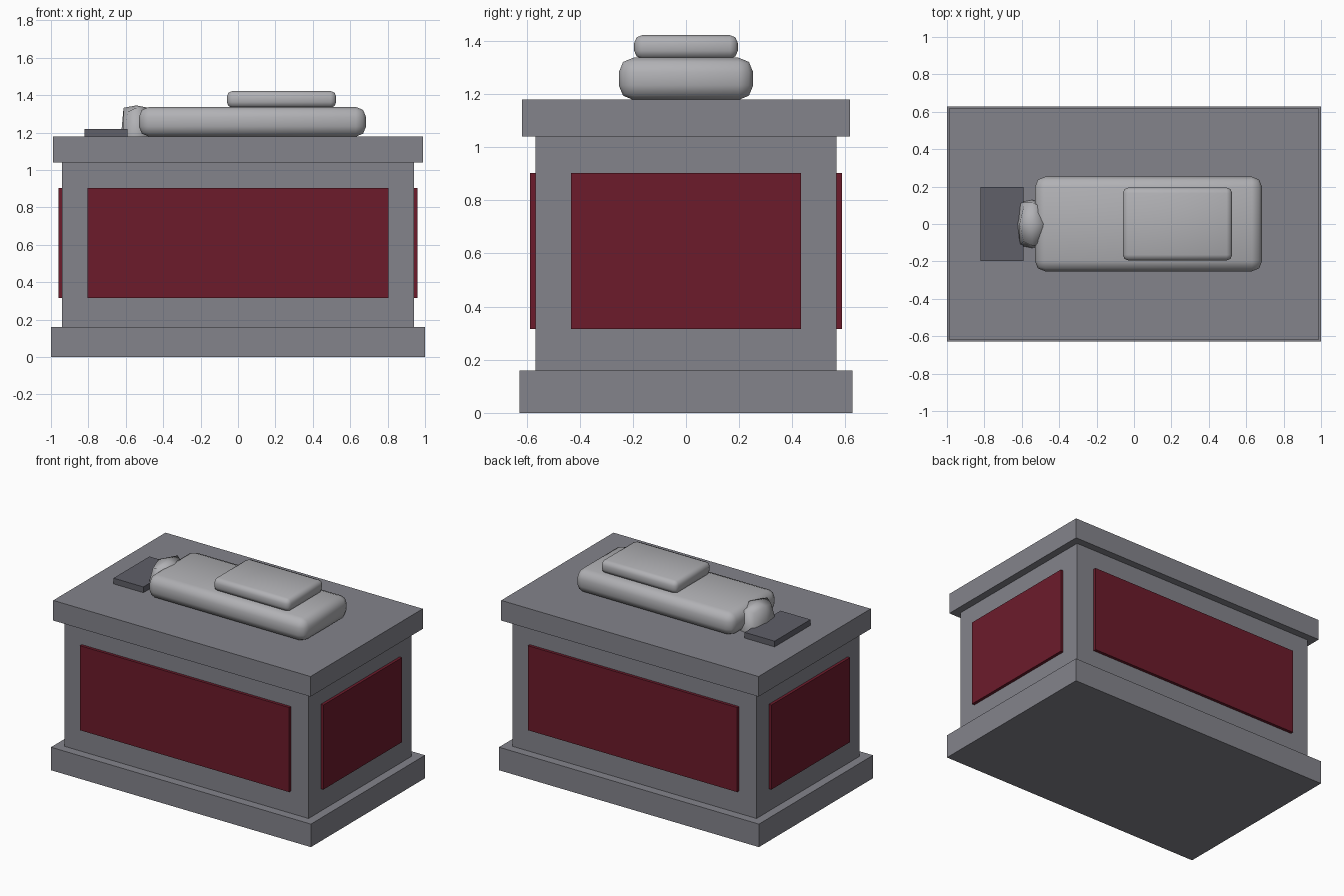
import bpy, bmesh

if "Cube" in bpy.data.objects:
    bpy.data.objects.remove(bpy.data.objects["Cube"])


def material(name, rgb):
    m = bpy.data.materials.new(name)
    m.diffuse_color = (*rgb, 1)
    m.use_nodes = True
    m.node_tree.nodes["Principled BSDF"].inputs["Base Color"].default_value = m.diffuse_color
    return m


STONE = material("stone", (0.23, 0.23, 0.26))
DARK = material("dark_stone", (0.115, 0.115, 0.14))
RED = material("red_panel", (0.15, 0.011, 0.024))
PALE = material("pale_stone", (0.44, 0.44, 0.46))


def finish(name, bm, mat):
    me = bpy.data.meshes.new(name)
    bm.to_mesh(me)
    bm.free()
    ob = bpy.data.objects.new(name, me)
    bpy.context.collection.objects.link(ob)
    me.materials.append(mat)
    return ob


def smooth(ob, angle):
    bpy.ops.object.select_all(action='DESELECT')
    ob.select_set(True)
    bpy.context.view_layer.objects.active = ob
    bpy.ops.object.shade_smooth_by_angle(angle=angle)


def box(name, x, y, z, mat, bevel=0, segments=2):
    """Box from (min, max) ranges, optionally with rounded edges."""
    bm = bmesh.new()
    bmesh.ops.create_cube(bm, size=1)
    for v in bm.verts:
        v.co = [r[0] if c < 0 else r[1] for c, r in zip(v.co, (x, y, z))]
    if bevel:
        bmesh.ops.bevel(bm, geom=bm.edges[:], offset=bevel, segments=segments,
                        profile=0.5, affect='EDGES')
    ob = finish(name, bm, mat)
    if bevel:
        smooth(ob, 0.9)
    return ob


def sym(h):
    return (-h, h)


# Stone tomb chest
box("plinth", sym(1.0), sym(0.627), (0, 0.16), STONE)
box("chest", sym(0.94), sym(0.567), (0.16, 1.04), STONE)
box("lid", sym(0.99), sym(0.617), (1.04, 1.18), STONE)

# Raised red panels on all four sides
for s, fb, lr in ((-1, "front", "left"), (1, "back", "right")):
    box(fb + "_panel", sym(0.805), sorted((s * 0.55, s * 0.587)), (0.315, 0.903), RED)
    box(lr + "_panel", sorted((s * 0.92, s * 0.96)), sym(0.432), (0.315, 0.903), RED)

# Reclining figure
box("pillow", (-0.82, -0.59), sym(0.197), (1.18, 1.22), DARK)
box("figure_body", (-0.53, 0.685), sym(0.253), (1.178, 1.337), PALE, 0.055)
box("figure_shield", (-0.06, 0.525), sym(0.195), (1.333, 1.422), PALE, 0.03)

# Head: bulged box, edges and corners pulled in
bm = bmesh.new()
bmesh.ops.create_cube(bm, size=2)
bmesh.ops.subdivide_edges(bm, edges=bm.edges[:], cuts=1, use_grid_fill=True)
inset = {1: 0, 2: 0.013, 3: 0.035}
for v in bm.verts:
    signs = [round(c) for c in v.co]
    d = inset[sum(map(abs, signs))]
    v.co = [m + s * (h - d) for m, s, h in
            zip((-0.545, 0, 1.19), signs, (0.08, 0.128, 0.155))]
smooth(finish("figure_head", bm, PALE), 1.2)
